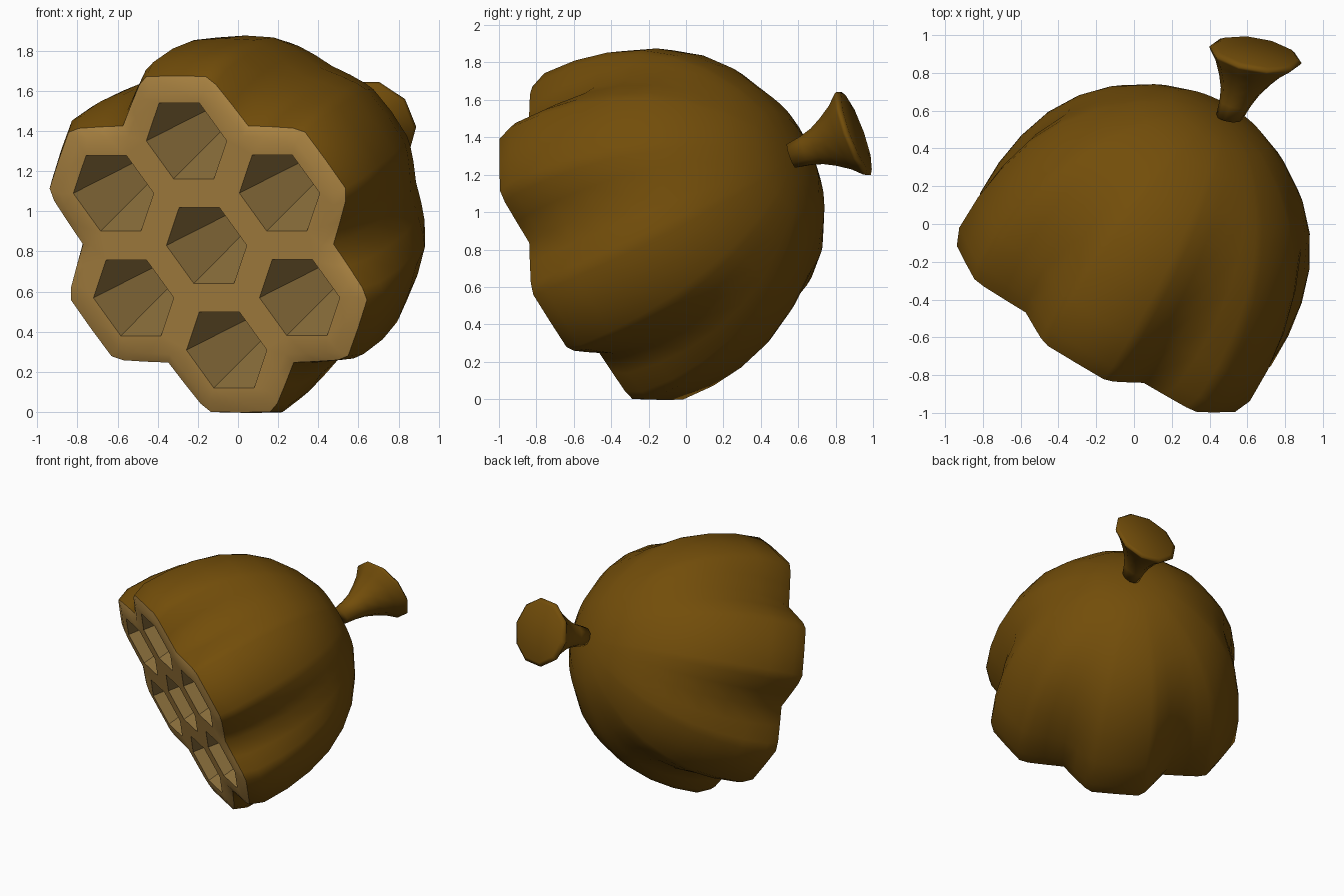
import bpy, bmesh, math
from mathutils import Vector, Matrix

if "Cube" in bpy.data.objects:
    bpy.data.objects.remove(bpy.data.objects["Cube"])


def material(name, rgb):
    m = bpy.data.materials.new(name)
    m.diffuse_color = (*rgb, 1)
    m.use_nodes = True
    m.node_tree.nodes["Principled BSDF"].inputs["Base Color"].default_value = m.diffuse_color
    return m


SHELL = material("brown shell", (0.17, 0.075, 0.003))
FACE = material("tan face", (0.55, 0.31, 0.073))
PIT = material("dull pit", (0.26, 0.16, 0.045))


def loop(bm, pts):
    return [bm.verts.new(p) for p in pts]


def bridge(bm, a, b, mat=0, smooth=True):
    n = len(a)
    for i in range(n):
        f = bm.faces.new((a[i], a[(i + 1) % n], b[(i + 1) % n], b[i]))
        f.material_index, f.smooth = mat, smooth


def ring_edges(bm, ring):
    return [bm.edges.get((v, ring[i - 1])) for i, v in enumerate(ring)]


def finish(bm, name, mats, matrix):
    bmesh.ops.recalc_face_normals(bm, faces=bm.faces)
    bm.transform(matrix)
    me = bpy.data.meshes.new(name)
    bm.to_mesh(me)
    bm.free()
    for m in mats:
        me.materials.append(m)
    ob = bpy.data.objects.new(name, me)
    bpy.context.collection.objects.link(ob)
    return ob


# Tilted frame of the pod: local z points out of the pitted face
axis = Vector((0.48, 0.805, 0.35)).normalized()
up = Vector((-0.18, -0.30, 0.936))
up = (up - axis * up.dot(axis)).normalized()
side = axis.cross(up)
frame = Matrix((side, up, -axis)).transposed().to_4x4()
frame.translation = (-0.148, -0.466, 0.836)

# One lobe of the six-lobed outline: angle, radius factor
LOBE = [(-21.6, .877), (-14.7, .965), (-10.9, 1.0), (0, .985),
        (10.9, 1.0), (14.7, .965), (21.6, .877), (30, .80)]


def outline(r, depth, z):
    pts = []
    for k in range(6):
        for ang, f in LOBE:
            a = math.radians(60 * k + ang)
            q = r * (1 - (1 - f) * depth)
            pts.append((q * math.sin(a), q * math.cos(a), z))
    return pts


# Shell: lobes fade out towards the stem (distance back, radius, lobe depth)
bm = bmesh.new()
rings = [loop(bm, outline(r, k, -t)) for t, r, k in [
    (0, .908, 1), (.1, .948, .92), (.3, .945, .72), (.5, .915, .55),
    (.7, .853, .4), (.88, .754, .27), (1.03, .628, .15),
    (1.16, .46, .06), (1.25, .29, 0), (1.28, .13, 0)]]
for a, b in zip(rings, rings[1:]):
    bridge(bm, a, b)
pole = bm.verts.new((0, 0, -1.29))
for i, v in enumerate(rings[-1]):
    bm.faces.new((v, rings[-1][i - 1], pole)).smooth = True

# Rounded rim band of the face
RAISE = .018
inner = loop(bm, outline(.908 * .92, 1, RAISE))
bridge(bm, rings[0], inner, 1)
for e in ring_edges(bm, rings[0]):
    e.smooth = False

# Seven tapering hexagonal pits
borders = ring_edges(bm, inner)
centres = [(0, 0)] + [(.556 * math.sin(math.radians(60 * k)),
                       .556 * math.cos(math.radians(60 * k))) for k in range(6)]
for cx, cy in centres:
    def hexagon(r, z):
        return [(cx + r * math.sin(math.radians(60 * i + 30)),
                 cy + r * math.cos(math.radians(60 * i + 30)), z) for i in range(6)]
    top, floor = loop(bm, hexagon(.233, RAISE)), loop(bm, hexagon(.125, -.42))
    bridge(bm, top, floor, 2, False)
    f = bm.faces.new(floor)
    f.material_index, f.smooth = 2, False
    borders += ring_edges(bm, top)

# Face filled around the pits, shaded softly into the rim
res = bmesh.ops.triangle_fill(bm, use_beauty=True, use_dissolve=False,
                              edges=borders, normal=(0, 0, 1))
for g in res["geom"]:
    if isinstance(g, bmesh.types.BMFace):
        g.material_index, g.smooth = 1, True
finish(bm, "seed_pod", [SHELL, FACE, PIT], frame)

# Flared ten-sided stem, its rings slightly slanted to its path
path = Vector((.37, .88, .32)).normalized()
tilt = Vector((.17, .93, .34)).normalized()
sx = tilt.cross(Vector((0, 0, 1))).normalized()
stem_frame = Matrix((sx, tilt.cross(sx), path)).transposed().to_4x4()
stem_frame.translation = (.515, .59, 1.31)
bm = bmesh.new()
rings = [loop(bm, [(r * math.cos(math.tau * i / 10), r * math.sin(math.tau * i / 10), z)
                   for i in range(10)])
         for z, r in [(-.03, .07), (.06, .085), (.13, .105), (.2, .14),
                      (.28, .19), (.335, .24), (.35, .248), (.368, .22)]]
for a, b in zip(rings, rings[1:]):
    bridge(bm, a, b)
for end in (rings[0], rings[-1]):
    bm.faces.new(end).smooth = True
finish(bm, "stem", [SHELL], stem_frame)
